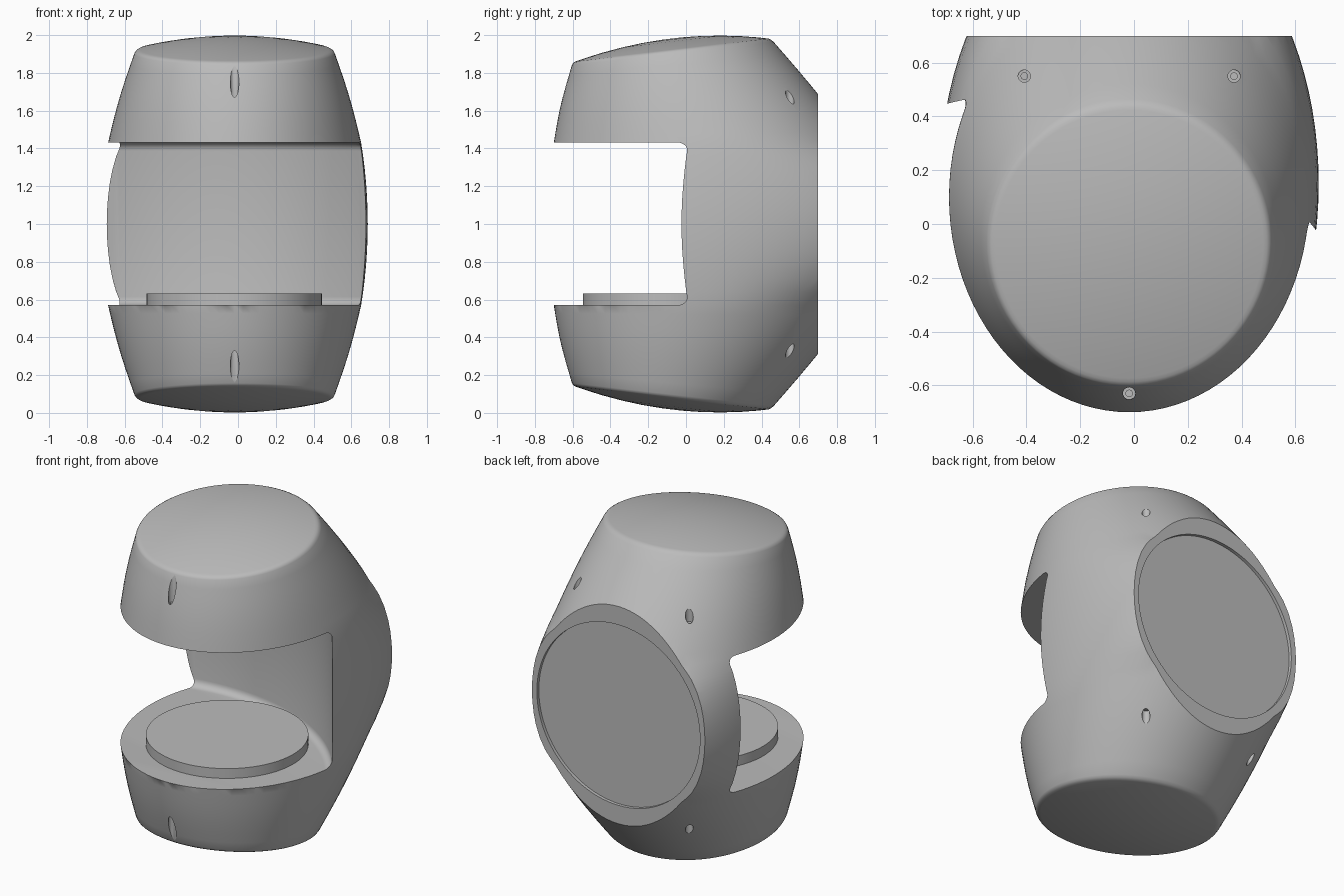
import bpy, bmesh, math

if "Cube" in bpy.data.objects:
    bpy.data.objects.remove(bpy.data.objects["Cube"])

# One plain grey material
grey = bpy.data.materials.new("plain_grey")
grey.use_nodes = True
colour = (0.5, 0.5, 0.5, 1)
grey.diffuse_color = colour
grey.node_tree.nodes["Principled BSDF"].inputs["Base Color"].default_value = colour

SIDES = 96
AXIS = -0.018          # x of the body's symmetry plane
SEAM = 1.43            # height where the tapered cap meets the belly


def mix(a, b, t):
    return a + (b - a) * t


def finish(name, bm):
    bmesh.ops.recalc_face_normals(bm, faces=bm.faces)
    mesh = bpy.data.meshes.new(name)
    bm.to_mesh(mesh)
    bm.free()
    mesh.materials.append(grey)
    obj = bpy.data.objects.new(name, mesh)
    bpy.context.collection.objects.link(obj)
    return obj


def smooth(obj):
    bpy.ops.object.select_all(action="DESELECT")
    obj.select_set(True)
    bpy.context.view_layer.objects.active = obj
    bpy.ops.object.shade_smooth_by_angle(angle=math.radians(32))


def cylinder(name, x, y, z0, z1, r, sides=64, round_off=0):
    bm = bmesh.new()
    bmesh.ops.create_cone(bm, cap_ends=True, segments=sides, radius1=r,
                          radius2=r, depth=z1 - z0)
    if round_off:
        rims = [e for e in bm.edges if abs(e.verts[0].co.z - e.verts[1].co.z) < 1e-4]
        bmesh.ops.bevel(bm, geom=rims, offset=round_off, segments=5,
                        profile=0.5, affect="EDGES")
    obj = finish(name, bm)
    obj.location = (x, y, (z0 + z1) / 2)
    return obj


def cut(obj, cutter):
    cutter.hide_render = True
    mod = obj.modifiers.new("cut", "BOOLEAN")
    mod.operation = "DIFFERENCE"
    mod.solver = "EXACT"
    mod.object = cutter
    bpy.context.view_layer.objects.active = obj
    bpy.ops.object.modifier_apply(modifier=mod.name)
    bpy.data.objects.remove(cutter)


# Body sections, each a function of the angle round the body
def rim_height(y):
    return 1.855 + 0.119 * (y + 0.6)


def dome(r):
    def point(c, s):
        y = -0.075 + 0.525 * r * s
        return AXIS + 0.525 * r * c, y, rim_height(y) + 0.065 * (1 - r * r)
    return point


def taper(t):
    swell = 0.01 * math.sin(math.pi * t)
    def point(c, s):
        y = mix(-0.075, 0.10, t) + (mix(0.525, 0.80, t) + swell) * s
        z = mix(rim_height(-0.075 + 0.525 * s), SEAM, t)
        return AXIS + (mix(0.525, 0.67, t) + swell) * c, y, z
    return point


def belly(z):
    e = 1 - ((z - 1) / (SEAM - 1)) ** 2
    def point(c, s):
        return AXIS + mix(0.67, 0.705, e) * c, mix(0.10, 0.15, e) + mix(0.80, 1.07, e) * s, z
    return point


upper = [dome(r) for r in (0.1, 0.3, 0.5, 0.7, 0.85, 0.95, 0.975)]
upper += [lambda c, s: tuple(mix(a, b, 0.5) - d for a, b, d in
                             zip(dome(0.988)(c, s), taper(0.015)(c, s), (0, 0, 0.001)))]
upper += [taper(t) for t in (0.03, 0.15, 0.3, 0.45, 0.6, 0.75, 0.9, 1)]
upper += [belly(1 + (SEAM - 1) * k / 6) for k in range(5, 0, -1)]


# Loft the body top to bottom, the lower half mirroring the upper
bm = bmesh.new()
circle = [(math.cos(a), math.sin(a)) for a in
          (math.tau * i / SIDES for i in range(SIDES))]
rings = [[f(c, s) for c, s in circle] for f in upper]
lower = [[(x, y, 2 - z) for x, y, z in ring] for ring in reversed(rings)]
rings += [[belly(1)(c, s) for c, s in circle]] + lower
loops = [[bm.verts.new(p) for p in ring] for ring in rings]
for a, b in zip(loops, loops[1:]):
    for i in range(SIDES):
        j = (i + 1) % SIDES
        bm.faces.new((a[i], a[j], b[j], b[i]))
bm.faces.new(loops[0])
bm.faces.new(loops[-1])

# Flat back
result = bmesh.ops.bisect_plane(bm, geom=bm.verts[:] + bm.edges[:] + bm.faces[:],
                                plane_co=(0, 0.7, 0), plane_no=(0, 1, 0),
                                clear_outer=True)
edges = [g for g in result["geom_cut"] if isinstance(g, bmesh.types.BMEdge)]
bmesh.ops.edgeloop_fill(bm, edges=edges)
body = finish("body", bm)

# Open chamber with a curved, filleted rear wall
cut(body, cylinder("chamber_cutter", -0.367, -0.831, 0.57, 1.432, 1.32, 160, 0.045))

# Round shallow recess in the back
recess = cylinder("recess_cutter", AXIS, 0.73, 0.95, 1.05, 0.57, 96)
recess.rotation_euler.x = math.pi / 2
recess.location = (AXIS, 0.73, 1)
bpy.context.view_layer.update()
cut(body, recess)

# Screw wells and screws, above and below
for side, x, y, floor in (("front", AXIS, -0.63, 1.66),
                          ("back_right", -0.408, 0.55, 1.62),
                          ("back_left", 0.372, 0.55, 1.62)):
    for level in ("upper", "lower"):
        spans = [(floor, 1.95), (floor - 0.01, floor + 0.012)]
        if level == "lower":
            spans = [(2 - b, 2 - a) for a, b in spans]
        cut(body, cylinder("well_cutter", x, y, *spans[0], 0.023, 20))
        screw = cylinder(f"{level}_{side}_screw", x, y, *spans[1], 0.014, 16)
        smooth(screw)
smooth(body)

# Round turntable on the chamber floor
turntable = cylinder("turntable", -0.02, -0.08, 0.56, 0.632, 0.465, 96)
smooth(turntable)
